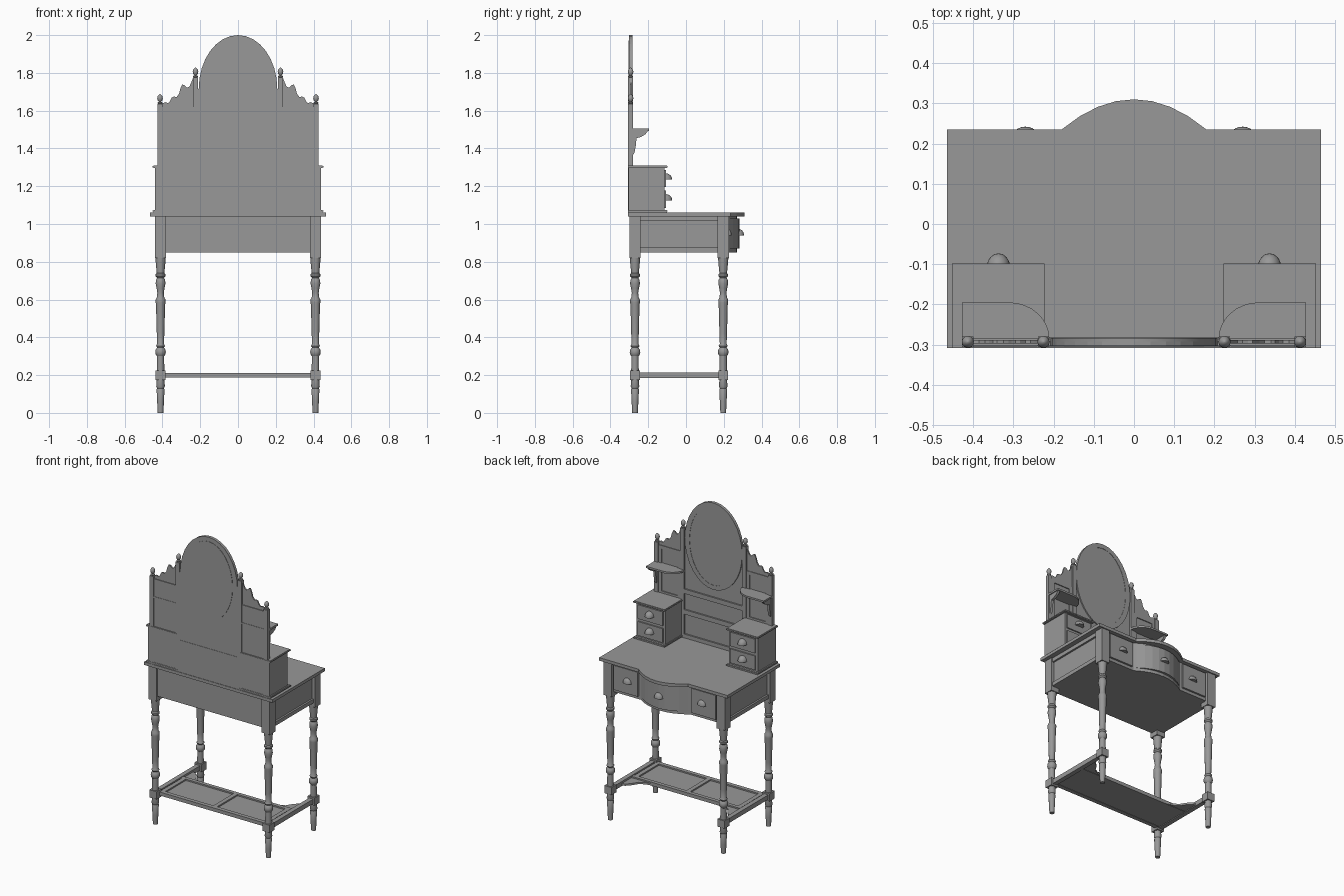
import bpy, bmesh, math
from mathutils import Vector

if "Cube" in bpy.data.objects:
    bpy.data.objects.remove(bpy.data.objects["Cube"])

# One dark grey finish for the whole piece
grey = bpy.data.materials.new("dark_grey")
grey.diffuse_color = (.315, .315, .315, 1)
grey.use_nodes = True
grey.node_tree.nodes["Principled BSDF"].inputs["Base Color"].default_value = grey.diffuse_color


def finish(name, bm, smooth=False):
    bmesh.ops.recalc_face_normals(bm, faces=bm.faces)
    me = bpy.data.meshes.new(name)
    bm.to_mesh(me)
    bm.free()
    me.materials.append(grey)
    ob = bpy.data.objects.new(name, me)
    bpy.context.collection.objects.link(ob)
    if smooth:
        bpy.ops.object.select_all(action='DESELECT')
        ob.select_set(True)
        bpy.context.view_layer.objects.active = ob
        bpy.ops.object.shade_smooth_by_angle(angle=math.radians(35))
    return ob


def box(name, x, y, z):
    """Box from (min, max) pairs, in any order."""
    return prism(name, [(x[0], y[0]), (x[1], y[0]), (x[1], y[1]), (x[0], y[1])], z, 'z')


def prism(name, pts, span, axis):
    """Extrude a 2D outline along one axis."""
    place = {'z': lambda a, b, c: (a, b, c), 'y': lambda a, b, c: (a, c, b),
             'x': lambda a, b, c: (c, a, b)}[axis]
    bm = bmesh.new()
    face = bm.faces.new([bm.verts.new(place(a, b, span[0])) for a, b in pts])
    ext = bmesh.ops.extrude_face_region(bm, geom=[face])
    d = Vector(place(0, 0, span[1] - span[0]))
    bmesh.ops.translate(bm, vec=d, verts=[v for v in ext['geom'] if isinstance(v, bmesh.types.BMVert)])
    if not any(len(f.verts) > 4 for f in bm.faces if f is face) and not face.is_valid:
        bm.faces.new(bm.verts[:len(pts)])
    return finish(name, bm)


def lathe(name, prof, x, y, z=0, n=16):
    """Turned part from (radius, height) points."""
    bm = bmesh.new()
    rings = [[bm.verts.new((x + r * math.cos(2 * math.pi * i / n),
                            y + r * math.sin(2 * math.pi * i / n), z + h)) for i in range(n)]
             for r, h in prof]
    for a, b in zip(rings, rings[1:]):
        for i in range(n):
            bm.faces.new((a[i], a[(i + 1) % n], b[(i + 1) % n], b[i]))
    bm.faces.new(rings[0])
    bm.faces.new(rings[-1])
    return finish(name, bm, True)


def frame(name, x, z, y, w):
    """Four thin mouldings around a rectangle in the xz plane."""
    box(name + "_low", x, y, (z[0], z[0] + w))
    box(name + "_high", x, y, (z[1] - w, z[1]))
    for i, (a, b) in enumerate(((x[0], x[0] + w), (x[1] - w, x[1]))):
        box(f"{name}_stile_{i}", (a, b), y, (z[0] + w, z[1] - w))


def cup_pull(name, x, y, z, depth=.026):
    """Quarter-dome drawer pull."""
    bm = bmesh.new()
    bmesh.ops.create_uvsphere(bm, u_segments=20, v_segments=12, radius=1)
    for no in ((0, 0, -1), (0, -1, 0)):
        bmesh.ops.bisect_plane(bm, geom=bm.verts[:] + bm.edges[:] + bm.faces[:],
                               plane_co=(0, 0, 0), plane_no=no, clear_outer=True)
        bmesh.ops.holes_fill(bm, edges=[e for e in bm.edges if e.is_boundary])
    for v in bm.verts:
        v.co = Vector((x + v.co.x * .029, y + v.co.y * depth, z + v.co.z * .033))
    finish(name, bm, True)


def bow(base, h, half=.18, n=8):
    """Bowed front edge, running from +x to -x."""
    return [(half * (1 - 2 * i / n), base + h * (1 - (1 - 2 * i / n) ** 2)) for i in range(n + 1)]


def ellipse(a, b, cz, t0=0, t1=2 * math.pi, n=32):
    return [(a * math.cos(t0 + (t1 - t0) * i / n), cz + b * math.sin(t0 + (t1 - t0) * i / n))
            for i in range(n)]


# Table top, carcass and bowed centre drawer
prism("table_top", [(-.465, -.308), (.465, -.308), (.465, .235)] + bow(.235, .075) + [(-.465, .235)],
      (1.04, 1.06), 'z')
prism("carcass", [(-.42, -.29), (.42, -.29), (.42, .21)] + bow(.21, .06) + [(-.42, .21)],
      (.85, 1.04), 'z')
prism("centre_drawer", [(-.165, .2), (.165, .2)] + bow(.222, .062, .165), (.87, 1.03), 'z')
cup_pull("centre_drawer_pull", 0, .281, .94)

# Legs: square top, turned shaft, stretcher block
shaft = [(.015, 0), (.018, .06), (.021, .125), (.018, .13), (.023, .14), (.02, .175), (.02, .225),
         (.019, .3), (.026, .31), (.028, .322), (.026, .335), (.018, .345), (.024, .355), (.018, .365),
         (.02, .42), (.024, .57), (.026, .585), (.026, .6), (.02, .61), (.017, .635), (.021, .66),
         (.026, .685), (.024, .705), (.018, .715), (.026, .724), (.026, .734), (.02, .74), (.025, .79),
         (.028, .83)]
for s, side in ((1, "right"), (-1, "left")):
    for y, end in ((-.27, "back"), (.197, "front")):
        lathe(f"{end}_{side}_leg", shaft, s * .41, y)
        box(f"{end}_{side}_leg_top", (s * .38, s * .44), (y - .03, y + .03), (.82, 1.04))
        box(f"{end}_{side}_leg_block", (s * .384, s * .436), (y - .026, y + .026), (.175, .225))

    # Side apron mouldings, side stretcher, side drawer
    box(f"{side}_apron_top_rail", (s * .41, s * .432), (-.24, .167), (1.015, 1.04))
    box(f"{side}_apron_bottom_rail", (s * .41, s * .432), (-.24, .167), (.85, .875))
    box(f"{side}_stretcher", (s * .395, s * .425), (-.25, .175), (.185, .215))
    box(f"{side}_drawer_front", (s * .195, s * .37), (.2, .222), (.87, 1.03))
    cup_pull(f"{side}_drawer_pull", s * .27, .222, .94, .02)

    # Small drawer chest on the table top
    X = lambda a, b: (s * a, s * b)
    box(f"{side}_chest_body", X(.23, .44), (-.304, -.115), (1.06, 1.3))
    for i, z in enumerate((1.062, 1.296)):
        box(f"{side}_chest_plate_{i}", X(.226, .448), (-.306, -.101), (z, z + .013))
        box(f"{side}_chest_plate_lip_{i}", X(.223, .452), (-.308, -.098), (z + .003, z + .01))
    for i, z in enumerate((1.085, 1.195)):
        box(f"{side}_chest_drawer_{i}", X(.245, .425), (-.12, -.107), (z, z + .092))
        cup_pull(f"{side}_chest_pull_{i}", s * .337, -.107, z + .04, .034)

    # Upper side panel, posts and finials
    box(f"{side}_back_panel", X(.22, .415), (-.302, -.29), (1.06, 1.62))
    frame(f"{side}_panel_frame", X(.24, .4) if s > 0 else (-.4, -.24), (1.3, 1.62), (-.301, -.284), .022)
    finial = [(.008, 0), (.013, .004), (.013, .009), (.006, .012), (.012, .02), (.015, .031),
              (.012, .042), (.006, .05), (.001, .053)]
    for x, top, nm in ((.225, 1.775, "inner"), (.413, 1.635, "outer")):
        box(f"{side}_{nm}_post", X(x - .014, x + .014), (-.306, -.28), (1.06, top))
        lathe(f"{side}_{nm}_finial", finial, s * x, -.293, top)

    # Scalloped crest between the posts
    crest = [(.238, 1.61), (.41, 1.61), (.41, 1.635), (.385, 1.645), (.37, 1.64), (.36, 1.65), (.35, 1.67),
             (.34, 1.675), (.325, 1.672), (.312, 1.69), (.304, 1.72), (.295, 1.738), (.283, 1.735),
             (.27, 1.722), (.257, 1.728), (.247, 1.75), (.238, 1.775)]
    prism(f"{side}_crest", [(s * a, b) for a, b in crest], (-.297, -.288), 'y')

    # Little wall shelf with rounded inner corner and curved bracket
    curve = [(.31 - .1 * math.sin(t * math.pi / 16), -.287 + .092 * math.cos(t * math.pi / 16))
             for t in range(9)]
    prism(f"{side}_wall_shelf", [(s * .215, -.3), (s * .427, -.3), (s * .427, -.195)]
          + [(s * a, b) for a, b in curve], (1.493, 1.505), 'z')
    box(f"{side}_shelf_tenon", X(.24, .4), (-.304, -.29), (1.495, 1.505))
    prism(f"{side}_shelf_bracket", [(-.292, 1.495), (-.2, 1.495), (-.215, 1.475), (-.24, 1.46), (-.262, 1.455),
                                    (-.265, 1.42), (-.272, 1.38), (-.283, 1.36), (-.292, 1.352)],
          X(.405, .421), 'x')

# Central back panel with arched mirror, lower back board
CZ = 1.715
prism("mirror_back", [(-.213, 1.06), (.213, 1.06), (.213, CZ)] + ellipse(.208, .285, CZ, 0, math.pi, 16)
      + [(-.208, CZ), (-.213, CZ)], (-.303, -.292), 'y')
prism("mirror_glass", ellipse(.174, .256, CZ), (-.305, -.286), 'y')
box("lower_back_board", (-.211, .211), (-.305, -.295), (1.06, 1.27))

# Flat oval mirror frame
bm = bmesh.new()
rows = [[bm.verts.new((x, y, z)) for x, z in ellipse(a, b, CZ)]
        for a, b, y in ((.174, .256, -.292), (.174, .256, -.284), (.208, .285, -.284), (.208, .285, -.292))]
for a, b in zip(rows, rows[1:] + rows[:1]):
    for i in range(32):
        j = (i + 1) % 32
        bm.faces.new((a[i], a[j], b[j], b[i]))
finish("mirror_frame", bm, True)

# Rails below the mirror
for i, (z0, z1) in enumerate(((1.06, 1.085), (1.215, 1.245), (1.35, 1.38))):
    box(f"back_rail_{i}", (-.212, .212), (-.3, -.282), (z0, z1))

# Low shelf with flared front corners, frame and two panels
flare = [(.4, .1), (.375, .095), (.35, .07), (.325, .03), (.29, .01), (.25, 0)]
prism("low_shelf", [(-.4, -.26), (.4, -.26)] + flare + [(-x, y) for x, y in reversed(flare)],
      (.19, .202), 'z')
for nm, y in (("back", (-.262, -.235)), ("front", (-.025, 0))):
    box(f"low_shelf_{nm}_rail", (-.395, .395), y, (.188, .211))
for i, x in enumerate((-.375, 0, .375)):
    box(f"low_shelf_crossbar_{i}", (x - .014, x + .014), (-.235, -.025), (.19, .211))
